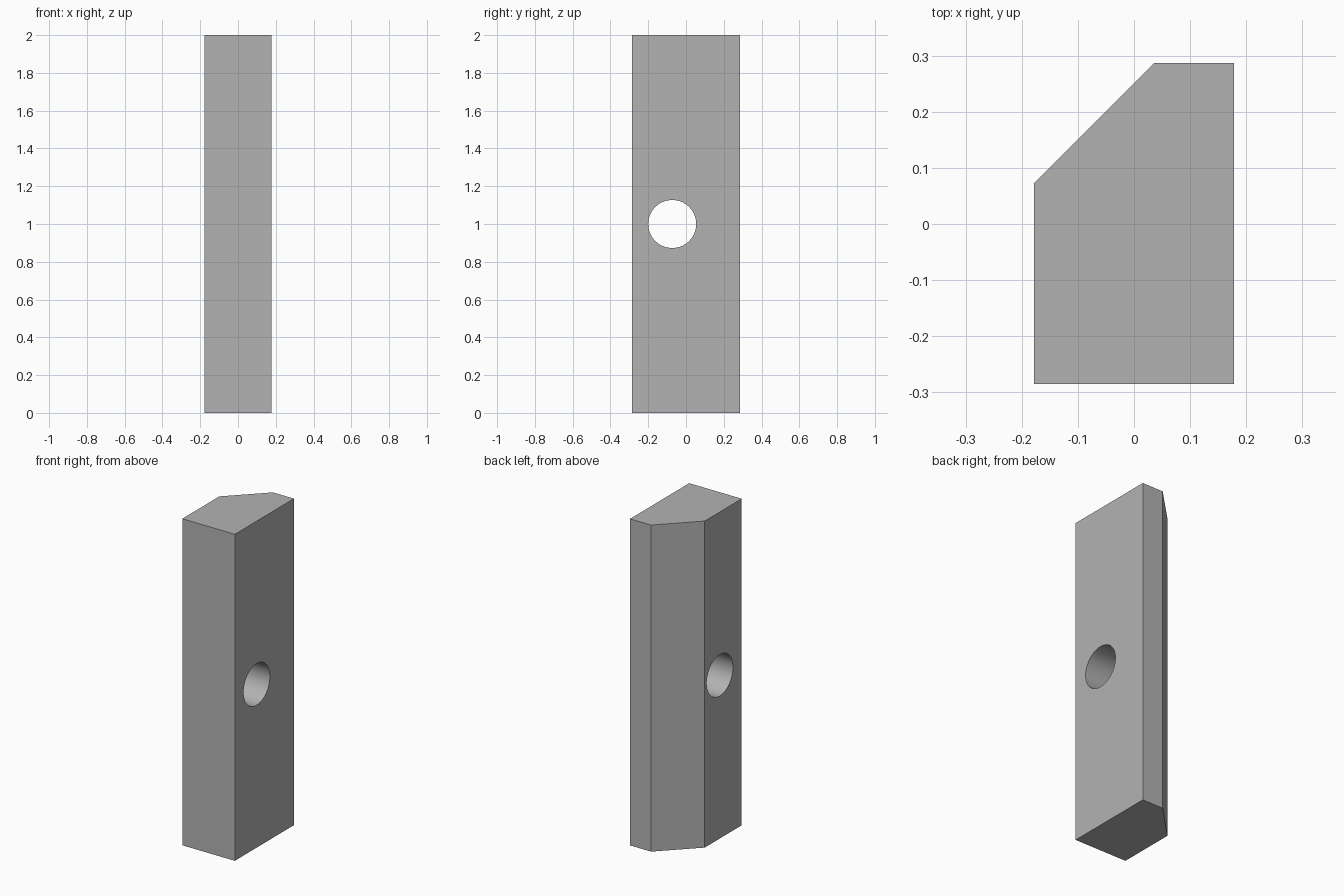
import bpy, bmesh, math

HEIGHT = 2.0
HOLE_Y, HOLE_Z, HOLE_RADIUS = -0.073, 1.0, 0.127

default = bpy.data.objects.get("Cube")
if default:
    bpy.data.objects.remove(default, do_unlink=True)

# Plain grey finish
grey = bpy.data.materials.new("plain_grey")
grey.use_nodes = True
colour = (0.45, 0.45, 0.45, 1.0)
grey.diffuse_color = colour
grey.node_tree.nodes["Principled BSDF"].inputs["Base Color"].default_value = colour

# Bar: rectangular profile with one chamfered back corner, extruded upwards
profile = [(-0.178, -0.285), (0.178, -0.285), (0.178, 0.287),
           (0.036, 0.287), (-0.178, 0.073)]
bm = bmesh.new()
base = bm.faces.new([bm.verts.new((x, y, 0)) for x, y in profile])
top = bmesh.ops.extrude_face_region(bm, geom=[base])["geom"]
bmesh.ops.translate(bm, vec=(0, 0, HEIGHT),
                    verts=[v for v in top if isinstance(v, bmesh.types.BMVert)])
bmesh.ops.recalc_face_normals(bm, faces=bm.faces)
mesh = bpy.data.meshes.new("chamfered_bar")
bm.to_mesh(mesh)
bm.free()
mesh.materials.append(grey)
bar = bpy.data.objects.new("chamfered_bar", mesh)
bpy.context.collection.objects.link(bar)

# Round cross hole through the two long sides
bpy.ops.mesh.primitive_cylinder_add(vertices=64, radius=HOLE_RADIUS, depth=1,
                                    location=(0, HOLE_Y, HOLE_Z),
                                    rotation=(0, math.pi / 2, 0))
cutter = bpy.context.object
cutter.name = "hole_cutter"
cutter.hide_render = True
cutter.data.materials.append(grey)
hole = bar.modifiers.new("cross_hole", 'BOOLEAN')
hole.operation = 'DIFFERENCE'
hole.solver = 'EXACT'
hole.object = cutter

# Apply the cut, drop the cutter and smooth only the hole wall
bpy.ops.object.select_all(action='DESELECT')
bar.select_set(True)
bpy.context.view_layer.objects.active = bar
bpy.ops.object.modifier_apply(modifier=hole.name)
bpy.data.objects.remove(cutter, do_unlink=True)
bpy.ops.object.shade_smooth_by_angle(angle=math.radians(30))
